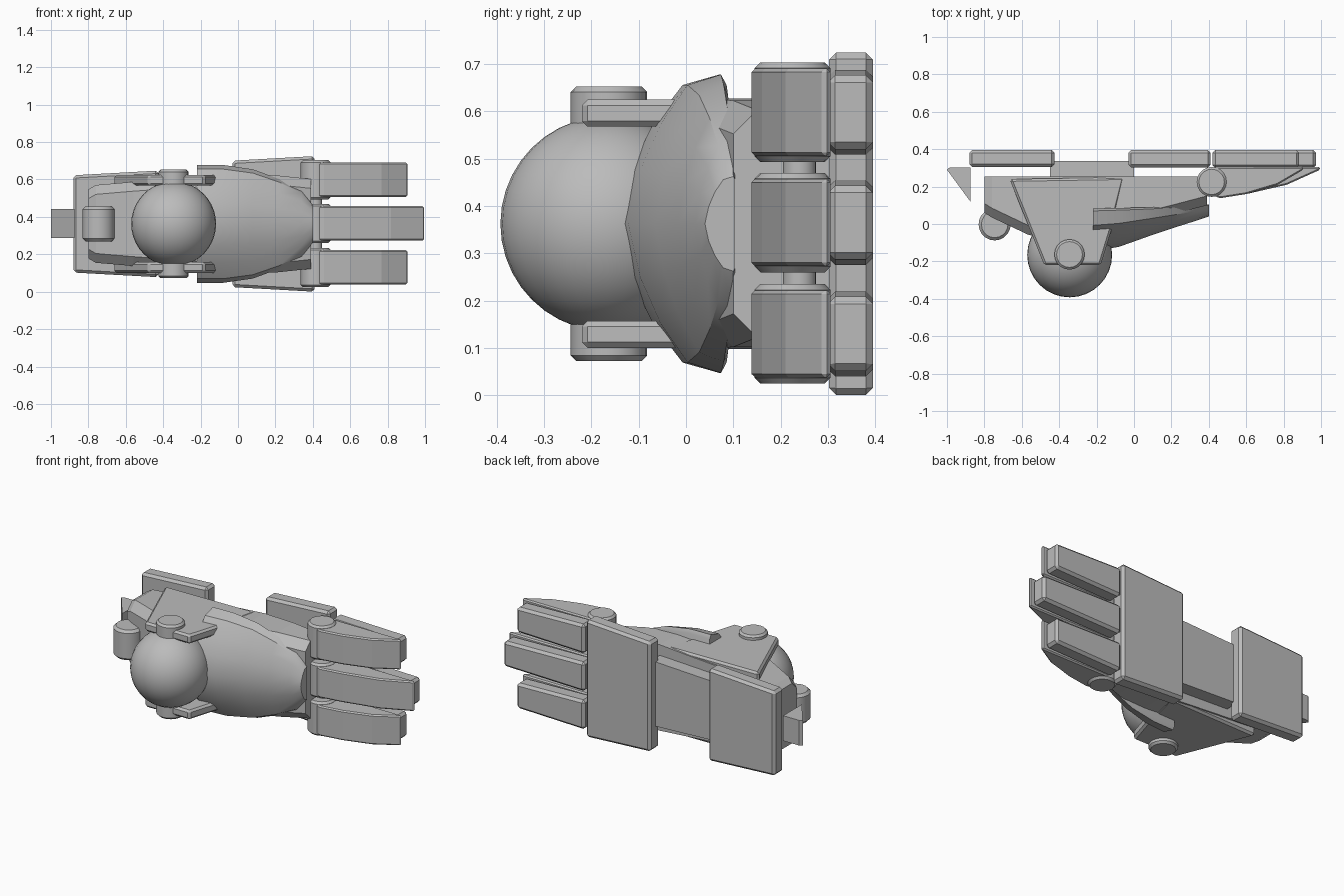
import bpy, bmesh, math
from mathutils import Vector

if "Cube" in bpy.data.objects:
    bpy.data.objects.remove(bpy.data.objects["Cube"])

ZC = 0.3625  # mirror plane across the width of the foot
grey = bpy.data.materials.new("plain grey")
grey.diffuse_color = (0.5, 0.5, 0.5, 1)
grey.use_nodes = True
grey.node_tree.nodes["Principled BSDF"].inputs["Base Color"].default_value = grey.diffuse_color


def finish(name, bm, bevel=0.0, smooth=False):
    bmesh.ops.recalc_face_normals(bm, faces=bm.faces)
    me = bpy.data.meshes.new(name)
    bm.to_mesh(me)
    bm.free()
    me.materials.append(grey)
    ob = bpy.data.objects.new(name, me)
    bpy.context.collection.objects.link(ob)
    if bevel:
        m = ob.modifiers.new("chamfer", 'BEVEL')
        m.width, m.segments, m.limit_method = bevel, 1, 'ANGLE'
        m.angle_limit = math.radians(40)
    if smooth:
        bpy.ops.object.select_all(action='DESELECT')
        ob.select_set(True)
        bpy.context.view_layer.objects.active = ob
        bpy.ops.object.shade_smooth_by_angle(angle=math.radians(35))
    return ob


def loft(name, rings, bevel=0.0, smooth=False):
    """Skin equal-length rings of 3D points and cap both ends."""
    bm = bmesh.new()
    rows = [[bm.verts.new(p) for p in r] for r in rings]
    n = len(rows[0])
    for a, b in zip(rows, rows[1:]):
        for i in range(n):
            j = (i + 1) % n
            bm.faces.new((a[i], a[j], b[j], b[i]))
    bm.faces.new(rows[0])
    bm.faces.new(rows[-1])
    return finish(name, bm, bevel, smooth)


def prism(name, pts, z0, z1, bevel=0.0):
    """Side profile in x/y pushed across the width."""
    return loft(name, [[(x, y, z) for x, y in pts] for z in (z0, z1)], bevel)


def slab(name, x0, x1, w0, w1, y0, y1, zc=ZC, bevel=0.015):
    """Plate whose half width runs from w0 to w1 along x."""
    rings = [[(x, y0, zc - w), (x, y0, zc + w), (x, y1, zc + w), (x, y1, zc - w)]
             for x, w in ((x0, w0), (x1, w1))]
    return loft(name, rings, bevel)


def pin(name, x, y, r, z0, z1, bevel=0.012, sides=20):
    ring = [(x + r * math.cos(2 * math.pi * i / sides),
             y + r * math.sin(2 * math.pi * i / sides)) for i in range(sides)]
    rings = [[(x + (px - x) * s, y + (py - y) * s, z) for px, py in ring]
             for s, z in ((1 - bevel / r, z0), (1, z0 + bevel),
                          (1, z1 - bevel), (1 - bevel / r, z1))]
    return loft(name, rings, 0, True)


# ankle ball
bm = bmesh.new()
bmesh.ops.create_uvsphere(bm, u_segments=32, v_segments=20, radius=0.227)
bmesh.ops.translate(bm, verts=bm.verts, vec=Vector((-0.344, -0.165, ZC)))
finish("ankle_ball", bm, 0, True)

# main foot body: x, top y, half width
body = []
for x, t, w in ((-0.80, 0.06, 0.185), (-0.76, 0.035, 0.208), (-0.56, -0.06, 0.225),
                (-0.20, -0.07, 0.25), (0.0, 0.0, 0.265), (0.20, 0.05, 0.26), (0.39, 0.10, 0.24)):
    half = [(t, w - 0.05), (t + 0.05, w), (0.255, w)]
    body.append([(x, y, ZC + z) for y, z in half] +
                [(x, y, ZC - z) for y, z in reversed(half)])
loft("foot_body", body)

# domed instep armour: x, ridge y, rim y, half width
arch = [(0, 0), (0.36, 0.13), (0.67, 0.35), (0.93, 0.64), (1.0, 1.0), (0.93, 1.06)]
shell = []
for x, r, e, w in ((-0.22, -0.145, 0.07, 0.315), (-0.08, -0.122, 0.074, 0.315),
                   (0.08, -0.065, 0.08, 0.292), (0.22, -0.018, 0.088, 0.24),
                   (0.34, 0.02, 0.095, 0.178), (0.40, 0.04, 0.10, 0.10)):
    ring = [(x, r + (e - r) * f, ZC + w * z) for z, f in arch]
    ring += [(x, r + (e - r) * f, ZC - w * z) for z, f in reversed(arch[1:])]
    shell.append(ring)
loft("instep_armour", shell, 0, True)

# ankle side plates and pivot pins, one on each side
cheek = [(-0.665, 0.24), (-0.05, 0.25), (-0.12, -0.03), (-0.178, -0.22), (-0.48, -0.22)]
for side, s in (("upper", 1), ("lower", -1)):
    prism("ankle_plate_" + side, cheek, ZC + s * 0.205, ZC + s * 0.262, 0.012)
    a, b = sorted((ZC + s * 0.19, ZC + s * 0.29))
    pin("ankle_pin_" + side, -0.345, -0.163, 0.081, a, b)

# heel roller and spur
pin("heel_roller", -0.745, -0.002, 0.086, ZC - 0.093, ZC + 0.093, 0.015)
prism("heel_spur", [(-1.0, 0.29), (-0.985, 0.303), (-0.875, 0.303), (-0.875, 0.12)],
      ZC - 0.075, ZC + 0.08)

# sole
slab("sole_block", -0.45, 0.0, 0.18, 0.20, 0.24, 0.338, bevel=0)
slab("heel_sole", -0.88, -0.425, 0.26, 0.285, 0.305, 0.395)
slab("front_sole", -0.03, 0.41, 0.338, 0.3625, 0.302, 0.395)

# three toes, each with hinge, wedge and sole pad
for name, zc, tip in (("upper", 0.598, 0.905), ("middle", 0.365, 0.995), ("lower", 0.13, 0.905)):
    pin("toe_hinge_" + name, 0.415, 0.225, 0.08, zc - 0.105, zc + 0.105)
    wedge = [(0.43, 0.305), (0.43, 0.15), (0.46, 0.138), (0.60, 0.16),
             (0.60 + (tip - 0.60) * 0.55, 0.21), (tip, 0.29), (tip, 0.305)]
    prism("toe_" + name, wedge, zc - 0.092, zc + 0.092, 0.01)
    slab("toe_pad_" + name, 0.42, tip - 0.022, 0.09, 0.078, 0.30, 0.395, zc)
pin("toe_axle", 0.415, 0.24, 0.035, 0.08, 0.645)
